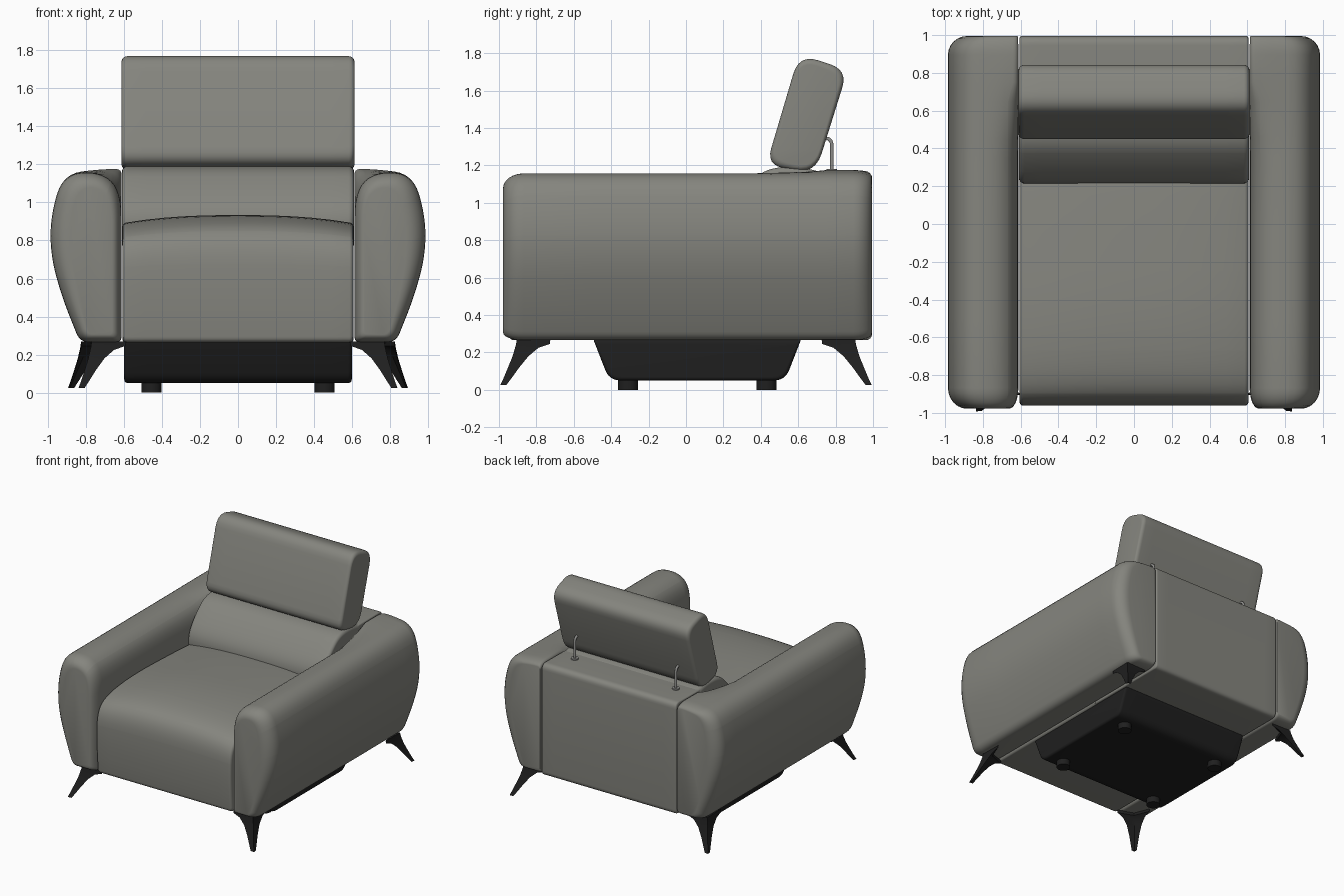
import bpy, bmesh
from math import sin, cos, pi, radians
from mathutils import Vector

cube = bpy.data.objects.get("Cube")
if cube:
    bpy.data.objects.remove(cube, do_unlink=True)


def material(name, color, rough):
    m = bpy.data.materials.new(name)
    m.use_nodes = True
    m.diffuse_color = (*color, 1)
    bsdf = m.node_tree.nodes["Principled BSDF"]
    bsdf.inputs["Base Color"].default_value = (*color, 1)
    bsdf.inputs["Roughness"].default_value = rough
    return m


LEATHER = material("warm_grey_leather", (0.235, 0.235, 0.21), 0.6)
BLACK = material("black_plastic", (0.014, 0.014, 0.014), 0.5)
STEEL = material("steel", (0.27, 0.27, 0.26), 0.4)


def rounded(corners, n=6):
    """Closed outline from (u, v, radius) corners, each softened by a curve."""
    out = []
    for i, (u, v, r) in enumerate(corners):
        p = Vector((u, v))
        a = Vector(corners[i - 1][:2]) - p
        b = Vector(corners[(i + 1) % len(corners)][:2]) - p
        a = p + a.normalized() * min(r, a.length * 0.499)
        b = p + b.normalized() * min(r, b.length * 0.499)
        for k in range(n + 1):
            t = k / n
            out.append(a * (1 - t) ** 2 + p * 2 * t * (1 - t) + b * t * t)
    return out


def loft(name, rings, mat, mirror=False, angle=40):
    """Skin a list of equal rings and cap both ends."""
    bm = bmesh.new()
    rows = [[bm.verts.new(p) for p in ring] for ring in rings]
    n = len(rows[0])
    for a, b in zip(rows, rows[1:]):
        for i in range(n):
            j = (i + 1) % n
            bm.faces.new((a[i], a[j], b[j], b[i]))
    bm.faces.new(rows[0])
    bm.faces.new(rows[-1])
    bmesh.ops.recalc_face_normals(bm, faces=bm.faces)
    mesh = bpy.data.meshes.new(name)
    bm.to_mesh(mesh)
    bm.free()
    mesh.materials.append(mat)
    obj = bpy.data.objects.new(name, mesh)
    bpy.context.collection.objects.link(obj)
    if mirror:
        obj.modifiers.new("mirror", 'MIRROR').use_mirror_merge = False
    bpy.ops.object.select_all(action='DESELECT')
    obj.select_set(True)
    bpy.context.view_layer.objects.active = obj
    bpy.ops.object.shade_smooth_by_angle(angle=radians(angle))
    return obj


def ease_ends(n=6):
    """Quarter circle as (distance from end, inset) fractions."""
    return [(1 - sin(k / n * pi / 2), cos(k / n * pi / 2)) for k in range(n + 1)]


def arc_stations(n=6):
    return [(1 - cos(k / n * pi / 2), 1 - sin(k / n * pi / 2)) for k in range(n + 1)]


def slab(name, corners, half, r, mat, warp=None):
    """Side profile (y, z) spanned across x with softly rounded ends."""
    prof = rounded(corners)
    lo = Vector((min(p.x for p in prof), min(p.y for p in prof)))
    hi = Vector((max(p.x for p in prof), max(p.y for p in prof)))
    mid, size = (lo + hi) / 2, hi - lo
    left = [(-half + r * d, r * i) for d, i in arc_stations()]
    inner = [((half - r) * k / 6, 0) for k in range(-5, 6)]
    right = [(-x, i) for x, i in reversed(left)]
    rings = []
    for x, inset in left + inner + right:
        ring = []
        for p in prof:
            y = mid.x + (p.x - mid.x) * (1 - 2 * inset / size.x)
            z = mid.y + (p.y - mid.y) * (1 - 2 * inset / size.y)
            ring.append(warp(x, y, z) if warp else (x, y, z))
        rings.append(ring)
    return loft(name, rings, mat)


# Armrests: bulging section, square inner top edge towards the back
def arm_ring(y, out, inn, top, low):
    t = min(max((y - 0.35) / 0.4, 0), 1)
    section = rounded([
        (0.612, 0.265, 0.03), (0.83, 0.265, 0.05), (0.925, 0.5, 9),
        (0.985, 0.72, 9), (0.985, 0.93, 9), (0.92, 1.15, 9),
        (0.72, 1.163 + 0.012 * t, 9),
        (0.612, 1.06 + 0.115 * t, 0.15 - 0.12 * t)])
    ring = []
    for p in section:
        u = (p.x - 0.612) / 0.37
        v = (p.y - 0.265) / 0.9
        ring.append((p.x + inn * (1 - u) - out * u, y,
                     p.y + low * (1 - v) - top * v))
    return ring


front = [arm_ring(-0.978 + 0.11 * d, 0.1 * i, 0.05 * i, 0.08 * i, 0.04 * i)
         for d, i in arc_stations()]
middle = [arm_ring(y, 0, 0, 0, 0) for y in (-0.5, 0, 0.35, 0.45, 0.55, 0.65, 0.75)]
back = [arm_ring(0.995 - 0.1 * d, 0.1 * i, 0.004 * i, 0.035 * i, 0.035 * i)
        for d, i in reversed(arc_stations())]
loft("armrest", front + middle + back, LEATHER, mirror=True)


# Seat cushion, crowned across its width
def crown(x, y, z):
    drop = 0.04 * (abs(x) / 0.6) ** 2.5 * max(0, (z - 0.55) / 0.37)
    return (x, y, z - drop)


slab("seat", [
    (0.25, 0.265, 0.001), (-0.945, 0.265, 0.03), (-0.965, 0.55, 0.2),
    (-0.955, 0.8, 9), (-0.84, 0.9, 9), (-0.5, 0.94, 9),
    (0.0, 0.92, 9), (0.3, 0.9, 0.001)], 0.606, 0.02, LEATHER, crown)

# Backrest block and the lumbar cushion over it
slab("backrest", [
    (0.25, 0.265, 0.001), (0.995, 0.265, 0.04), (0.995, 1.172, 0.05),
    (0.45, 1.165, 0.05), (0.27, 0.88, 0.02)], 0.606, 0.012, LEATHER)
slab("lumbar_cushion", [
    (0.25, 0.75, 0.02), (0.21, 0.86, 0.05), (0.225, 0.97, 9), (0.32, 1.09, 9),
    (0.43, 1.185, 9), (0.6, 1.195, 9), (0.74, 1.16, 0.05), (0.7, 0.8, 0.05)],
    0.61, 0.03, LEATHER)

# Tilted headrest
slab("headrest", [
    (0.43, 1.205, 0.09), (0.605, 1.795, 0.11), (0.865, 1.71, 0.1),
    (0.69, 1.15, 0.12)], 0.612, 0.03, LEATHER)


# Round parts
def disc(name, x, y, z0, z1, r, mat):
    rings = [[(x + r * cos(a * pi / 12), y + r * sin(a * pi / 12), z)
              for a in range(24)] for z in (z0, z1)]
    return loft(name, rings, mat, mirror=True)


# Bent steel posts that carry the headrest
path = [(0.78, 1.16), (0.78, 1.31), (0.775, 1.33), (0.76, 1.343), (0.72, 1.343)]
tilt = [0, 0, 35, 65, 90]
posts = []
for (y, z), deg in zip(path, tilt):
    c, s = cos(radians(deg)), sin(radians(deg))
    posts.append([(0.455 + 0.01 * cos(a * pi / 5), y + 0.01 * sin(a * pi / 5) * c,
                   z + 0.01 * sin(a * pi / 5) * s) for a in range(10)])
loft("headrest_post", posts, STEEL, mirror=True)
disc("post_collar", 0.455, 0.78, 1.16, 1.18, 0.028, STEEL)

# Tapered black base with round pads
slab("base", [
    (-0.495, 0.268, 0.01), (-0.41, 0.05, 0.06), (0.53, 0.05, 0.06),
    (0.615, 0.268, 0.01)], 0.598, 0.02, BLACK)
for y in (-0.31, 0.43):
    disc("base_pad", 0.455, y, 0, 0.06, 0.053, BLACK)

# Splayed legs: arrowhead section that shrinks along an outward curve
LEG = [(0.268, 0, 0.18), (0.245, 0.003, 0.18), (0.225, 0.008, 0.125),
       (0.18, 0.02, 0.085), (0.12, 0.042, 0.06), (0.06, 0.065, 0.042),
       (0.025, 0.08, 0.032)]
for name, top_x, side in (("front_leg", 0.77, -1), ("back_leg", 0.825, 1)):
    rings = []
    for z, shift, size in LEG:
        x, y = top_x + shift * 0.85, 0.905 + shift * 1.1
        rings.append([(x, side * y, z), (x - size, side * (y - 0.004), z),
                      (x - size * 0.3, side * (y - size * 0.3), z),
                      (x - 0.004, side * (y - size), z)])
    loft(name, rings, BLACK, mirror=True, angle=30)
